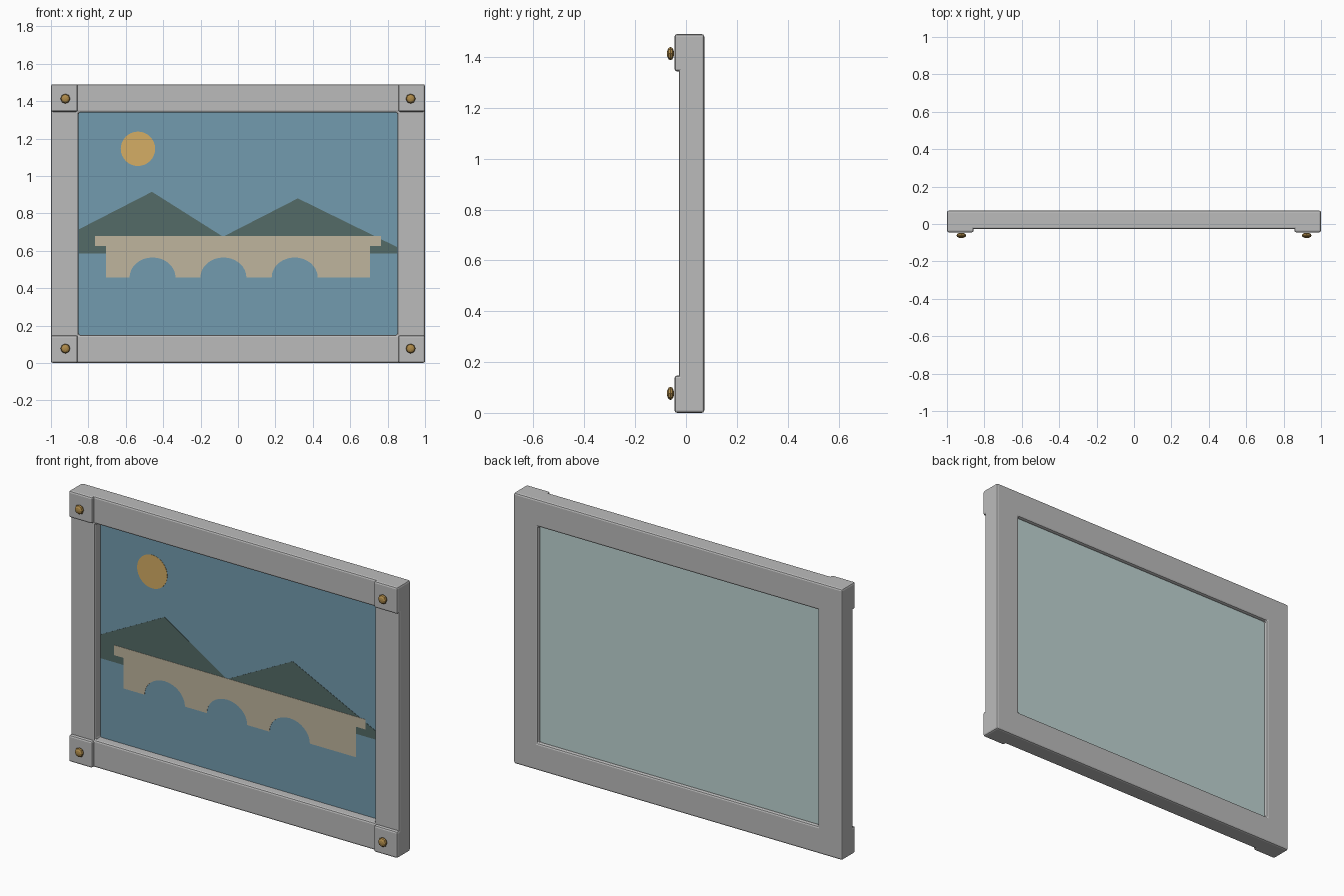
import bpy, bmesh
from math import pi, sin, cos

cube = bpy.data.objects.get("Cube")
if cube:
    bpy.data.objects.remove(cube, do_unlink=True)


def material(name, r, g, b):
    m = bpy.data.materials.new(name)
    m.use_nodes = True
    m.diffuse_color = (r, g, b, 1)
    bsdf = next(n for n in m.node_tree.nodes if n.type == 'BSDF_PRINCIPLED')
    bsdf.inputs["Base Color"].default_value = (r, g, b, 1)
    return m


GREY = material("frame_grey", .50, .50, .50)
SKY = material("sky_blue", .17, .33, .43)
HILL = material("hill_green", .088, .145, .135)
STONE = material("bridge_stone", .52, .46, .34)
SUN = material("sun_gold", .66, .42, .13)
BACK = material("pale_backing", .52, .66, .65)
BRASS = material("brass", .43, .26, .07)

W, H = 1.0, 1.49              # half width and height of the frame
IN_X, IN_LOW, IN_HIGH = .852, .15, 1.34


def finish(name, bm, mat, bevel=0):
    bmesh.ops.recalc_face_normals(bm, faces=bm.faces)
    mesh = bpy.data.meshes.new(name)
    bm.to_mesh(mesh)
    bm.free()
    mesh.materials.append(mat)
    ob = bpy.data.objects.new(name, mesh)
    bpy.context.collection.objects.link(ob)
    if bevel:
        mod = ob.modifiers.new("soft_edges", 'BEVEL')
        mod.width = bevel
        mod.segments = 2
        mod.limit_method = 'ANGLE'
    return ob


def thicken(bm, depth):
    ret = bmesh.ops.extrude_face_region(bm, geom=bm.faces[:])
    moved = [v for v in ret["geom"] if isinstance(v, bmesh.types.BMVert)]
    bmesh.ops.translate(bm, verts=moved, vec=(0, depth, 0))


def plate(name, points, y, depth, mat, bevel=0):
    """Extrude an x-z outline backwards from y."""
    bm = bmesh.new()
    bm.faces.new([bm.verts.new((x, y, z)) for x, z in points])
    thicken(bm, depth)
    return finish(name, bm, mat, bevel)


def rect(x0, x1, z0, z1):
    return [(x0, z0), (x1, z0), (x1, z1), (x0, z1)]


# Frame ring
bm = bmesh.new()
outer, inner = [[bm.verts.new((x, -.028, z)) for x, z in loop]
                for loop in (rect(-W, W, 0, H), rect(-IN_X, IN_X, IN_LOW, IN_HIGH))]
for i in range(4):
    j = (i + 1) % 4
    bm.faces.new((outer[i], outer[j], inner[j], inner[i]))
thicken(bm, .1)
finish("frame", bm, GREY, .01)

# Raised corner blocks and brass studs
for side, sx in (("left", 1), ("right", -1)):
    for level, z0, z1, stud_z in (("lower", 0, .147, .077), ("upper", 1.343, H, 1.413)):
        x0, x1 = sorted((sx * .857, sx * W))
        plate(f"corner_block_{level}_{side}", rect(x0, x1, z0, z1), -.045, .1, GREY, .01)
        bm = bmesh.new()
        bmesh.ops.create_uvsphere(bm, u_segments=8, v_segments=6, radius=.026)
        for v in bm.verts:
            x, y, z = v.co
            v.co = (sx * .923 + x, -.061 + z * .55, stud_z + y)
        finish(f"stud_{level}_{side}", bm, BRASS)

# Picture panel and its backing
opening = rect(-IN_X, IN_X, IN_LOW, IN_HIGH)
plate("picture_panel", opening, .02, .015, SKY)
plate("backing_panel", opening, .036, .016, BACK)

# Hills
plate("hills", [(-.85, .585), (.85, .585), (.85, .62), (.32, .88), (-.08, .675),
                (-.46, .915), (-.85, .715)], .018, .0015, HILL)

# Sun
plate("sun", [(-.535 + .092 * cos(a * pi / 16), 1.145 + .092 * sin(a * pi / 16))
              for a in range(32)], .018, .0015, SUN)

# Bridge with three arches cut from its lower edge
outline = [(-.707, .625), (-.707, .457)]
for cx in (-.457, -.078, .303):
    outline += [(cx - .123 * cos(a * pi / 16), .457 + .107 * sin(a * pi / 16))
                for a in range(17)]
outline += [(.707, .457), (.707, .625), (.765, .625), (.765, .68), (-.765, .68), (-.765, .625)]
plate("bridge", outline, .016, .0015, STONE)
